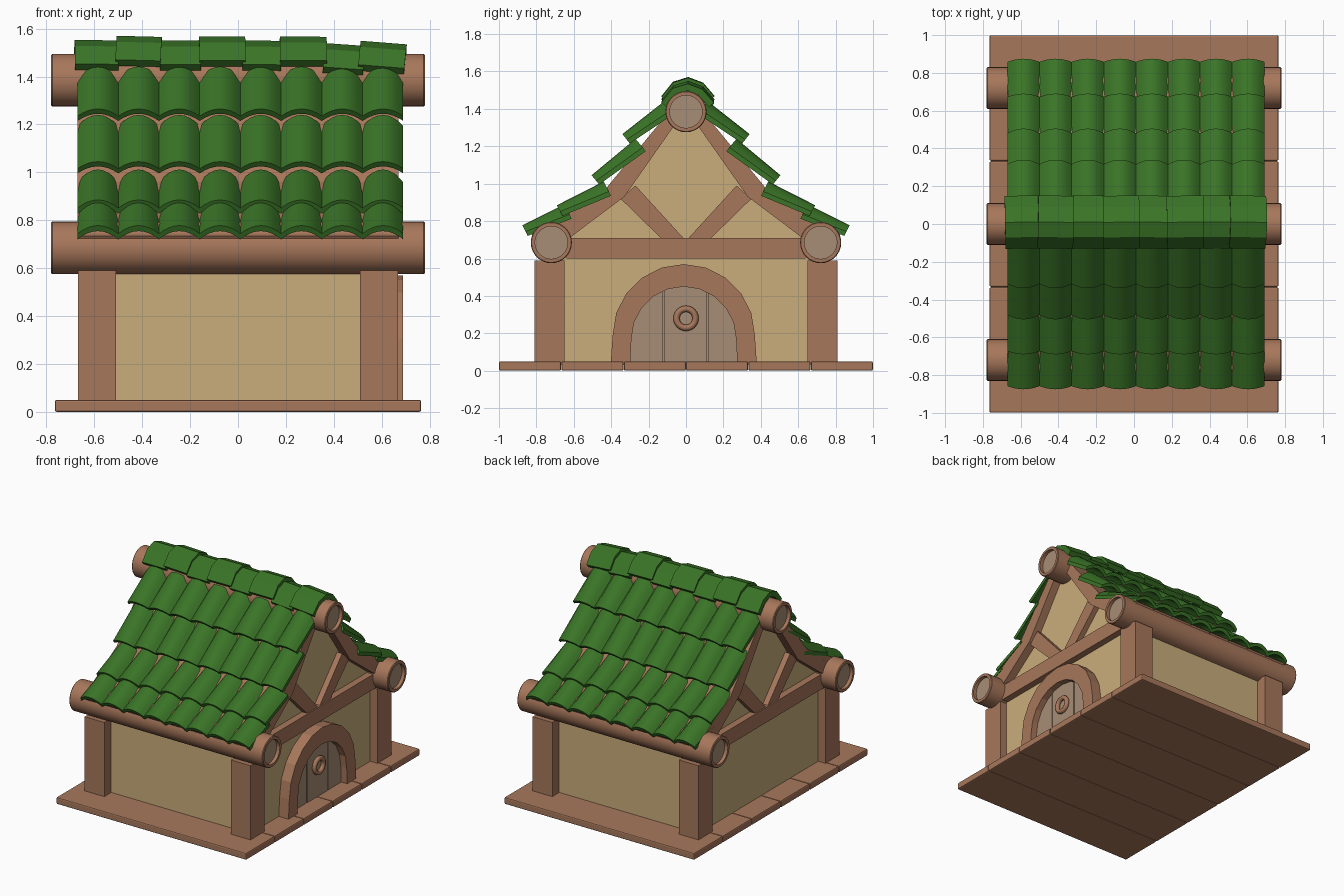
import bpy, bmesh, math
from mathutils import Matrix, Vector

if "Cube" in bpy.data.objects:
    bpy.data.objects.remove(bpy.data.objects["Cube"])


def material(name, rgb):
    m = bpy.data.materials.new(name)
    m.diffuse_color = (*rgb, 1)
    m.use_nodes = True
    m.node_tree.nodes["Principled BSDF"].inputs["Base Color"].default_value = m.diffuse_color
    return m


WOOD = material("brown wood", (0.39, 0.185, 0.105))
PLASTER = material("cream plaster", (0.59, 0.42, 0.20))
GREEN = material("green tile", (0.042, 0.175, 0.02))
PALE = material("pale cut wood", (0.39, 0.27, 0.185))


def finish(name, bm, mats, bevel=0, smooth=None, mirror=None):
    bmesh.ops.recalc_face_normals(bm, faces=bm.faces[:])
    me = bpy.data.meshes.new(name)
    bm.to_mesh(me)
    bm.free()
    ob = bpy.data.objects.new(name, me)
    bpy.context.collection.objects.link(ob)
    for m in mats:
        me.materials.append(m)
    if smooth:
        bpy.ops.object.select_all(action='DESELECT')
        ob.select_set(True)
        bpy.context.view_layer.objects.active = ob
        bpy.ops.object.shade_smooth_by_angle(angle=math.radians(smooth))
    if bevel:
        b = ob.modifiers.new("bevel", 'BEVEL')
        b.width, b.segments = bevel, 2
    if mirror:
        mm = ob.modifiers.new("mirror", 'MIRROR')
        mm.use_axis = [a in mirror for a in "xyz"]
        mm.use_clip = False
        mm.use_mirror_merge = False
    return ob


def prism(name, pts, x0, x1, mat, matrix=None, **kw):
    """Extrude a (y, z) outline along x."""
    bm = bmesh.new()
    a = [bm.verts.new((x0, y, z)) for y, z in pts]
    b = [bm.verts.new((x1, y, z)) for y, z in pts]
    n = len(pts)
    bm.faces.new(a)
    bm.faces.new(b[::-1])
    for i in range(n):
        j = (i + 1) % n
        bm.faces.new((a[i], b[i], b[j], a[j]))
    if matrix:
        bm.transform(matrix)
    return finish(name, bm, [mat], **kw)


def rect(y0, y1, z0, z1):
    return [(y0, z0), (y1, z0), (y1, z1), (y0, z1)]


def both(half):
    """Mirror a half outline, listed from the centre outwards, across y = 0."""
    return half + [(-y, z) for y, z in reversed(half) if y > 1e-6]


# floor of six planks
for i in range(6):
    y = -1 + i / 3
    prism(f"floor_plank_{i + 1}", rect(y + 0.001, y + 1 / 3 - 0.001, 0, 0.05),
          -0.765, 0.765, WOOD, bevel=0.008)

# plastered body and gables
prism("plaster_walls", both([(0, 1.42), (0.36, 0.97), (0.73, 0.76), (0.73, 0.03)]),
      -0.61, 0.61, PLASTER)

# corner posts, gable beams and braces on both ends
prism("corner_posts", rect(0.65, 0.81, 0.04, 0.59), 0.51, 0.668, WOOD, mirror="xy")
prism("gable_beams", rect(-0.64, 0.64, 0.60, 0.71), 0.59, 0.66, WOOD, mirror="x")
prism("gable_braces", [(0.005, 0.70), (0.27, 0.99), (0.35, 0.92), (0.125, 0.70)],
      0.59, 0.65, WOOD, mirror="xy")

# bent roof boards, showing as rafters in the gables
prism("roof_boards", [(0, 1.46), (0.07, 1.41), (0.44, 0.96), (0.83, 0.735), (0.82, 0.72),
                      (0.62, 0.712), (0.33, 0.93), (0, 1.40)],
      -0.67, 0.67, WOOD, mirror="y")


# round logs with recessed pale ends
def log(name, y, z):
    bm = bmesh.new()
    n = 32
    prof = [(0.087, -0.755), (0.087, -0.78), (0.106, -0.78), (0.11, -0.775),
            (0.11, 0.775), (0.106, 0.78), (0.087, 0.78), (0.087, 0.755)]
    rings = []
    for r, x in prof:
        rings.append([bm.verts.new((x, y + r * math.cos(2 * math.pi * k / n),
                                    z + r * math.sin(2 * math.pi * k / n))) for k in range(n)])
    for a, b in zip(rings, rings[1:]):
        for k in range(n):
            j = (k + 1) % n
            bm.faces.new((a[k], a[j], b[j], b[k]))
    for ring in (rings[0], rings[-1]):
        bm.faces.new(ring).material_index = 1
    finish(name, bm, [WOOD, PALE], smooth=35)


log("ridge_log", 0, 1.385)
log("front_eave_log", -0.72, 0.685)
log("back_eave_log", 0.72, 0.685)


# rows of barrel tiles: low and high crown points in (y, z)
def tile_row(name, low, high):
    bm = bmesh.new()
    lo, hi = Vector((0, *low)), Vector((0, *high))
    d = (hi - lo).normalized()
    nrm = Vector((0, d.z, -d.y))
    if nrm.z < 0:
        nrm = -nrm
    n, t, w = 8, 0.026, 1.36 / 8
    for c in range(8):
        xc = -0.67 + w * (c + 0.5)
        ends = []
        for crown, h in ((lo, 0.038), (hi, 0.06)):
            outer, inner = [], []
            for k in range(n + 1):
                u = -1 + 2 * k / n
                p = crown - nrm * (h * u * u) + Vector((xc + u * w / 2, 0, 0))
                outer.append(bm.verts.new(p))
                inner.append(bm.verts.new(p - nrm * t))
            ends.append((outer, inner))
        (o0, i0), (o1, i1) = ends
        for k in range(n):
            for q in ((o0, o1), (i0, i1), (o0, i0), (o1, i1)):
                bm.faces.new((q[0][k], q[0][k + 1], q[1][k + 1], q[1][k]))
        for k in (0, n):
            bm.faces.new((o0[k], o1[k], i1[k], i0[k]))
    finish(name, bm, [GREEN], smooth=35, mirror="y")


tile_row("eave_tiles", (0.875, 0.778), (0.65, 0.89))
tile_row("lower_tiles", (0.69, 0.885), (0.44, 1.012))
tile_row("upper_tiles", (0.505, 1.045), (0.27, 1.24))
tile_row("top_tiles", (0.34, 1.265), (0.115, 1.442))

# ridge caps: start x, end x, top height, tilt and turn in degrees
caps = [(-0.682, -0.50, 1.552, 0.5, 1), (-0.507, -0.318, 1.568, 1.5, -1),
        (-0.325, -0.155, 1.550, 0, 0), (-0.163, 0.030, 1.568, 0, 1),
        (0.022, 0.182, 1.550, 0.5, -1), (0.175, 0.37, 1.567, 0.5, 1),
        (0.362, 0.53, 1.534, 4, 0), (0.512, 0.705, 1.542, 4.5, -1)]
cap_outline = [(-0.13, -0.10), (-0.07, -0.025), (0.01, 0), (0.09, -0.03), (0.15, -0.10),
               (0.125, -0.125), (0.07, -0.063), (0.01, -0.035), (-0.05, -0.06), (-0.105, -0.125)]
for i, (x0, x1, z, tilt, turn) in enumerate(caps):
    h = (x1 - x0) / 2
    m = (Matrix.Translation(((x0 + x1) / 2, 0, z))
         @ Matrix.Rotation(math.radians(turn), 4, 'Z')
         @ Matrix.Rotation(math.radians(tilt), 4, 'Y'))
    prism(f"ridge_cap_{i + 1}", cap_outline, -h, h, GREEN, matrix=m)


# arched door frame
def arch(half, zc, r, n=10):
    arc = [(r * math.cos(math.pi * k / n), zc + r * math.sin(math.pi * k / n))
           for k in range(n + 1)]
    return [(half, 0.045)] + arc + [(-half, 0.045)]


bm = bmesh.new()
loops = [[bm.verts.new((x, y - 0.012, z)) for y, z in arch(*a)]
         for x, a in ((0.60, (0.39, 0.19, 0.38)), (0.688, (0.39, 0.19, 0.38)),
                      (0.688, (0.286, 0.17, 0.28)), (0.60, (0.286, 0.17, 0.28)))]
for a, b in zip(loops, loops[1:] + loops[:1]):
    for k in range(len(a) - 1):
        bm.faces.new((a[k], a[k + 1], b[k + 1], b[k]))
for k in (0, -1):
    bm.faces.new([l[k] for l in loops])
finish("door_frame", bm, [WOOD])

# door of three planks on a backing
prism("door_backing", [(y - 0.012, z) for y, z in arch(0.30, 0.17, 0.29)], 0.60, 0.622, PALE)
prism("door_middle_plank", rect(-0.115, 0.11, 0.05, 0.465), 0.61, 0.642, PALE)
prism("door_right_plank", [(0.12, 0.05), (0.29, 0.05), (0.29, 0.32), (0.12, 0.46)],
      0.61, 0.64, PALE)
prism("door_left_plank", [(-0.125, 0.05), (-0.31, 0.05), (-0.31, 0.32), (-0.125, 0.46)],
      0.61, 0.64, PALE)

# round door ring
bpy.ops.mesh.primitive_torus_add(major_radius=0.051, minor_radius=0.017, major_segments=24,
                                 minor_segments=8, location=(0.652, 0, 0.28),
                                 rotation=(0, math.pi / 2, 0))
ring = bpy.context.object
ring.name = "door_ring"
ring.data.materials.append(WOOD)
bpy.ops.object.shade_smooth_by_angle(angle=math.radians(50))
